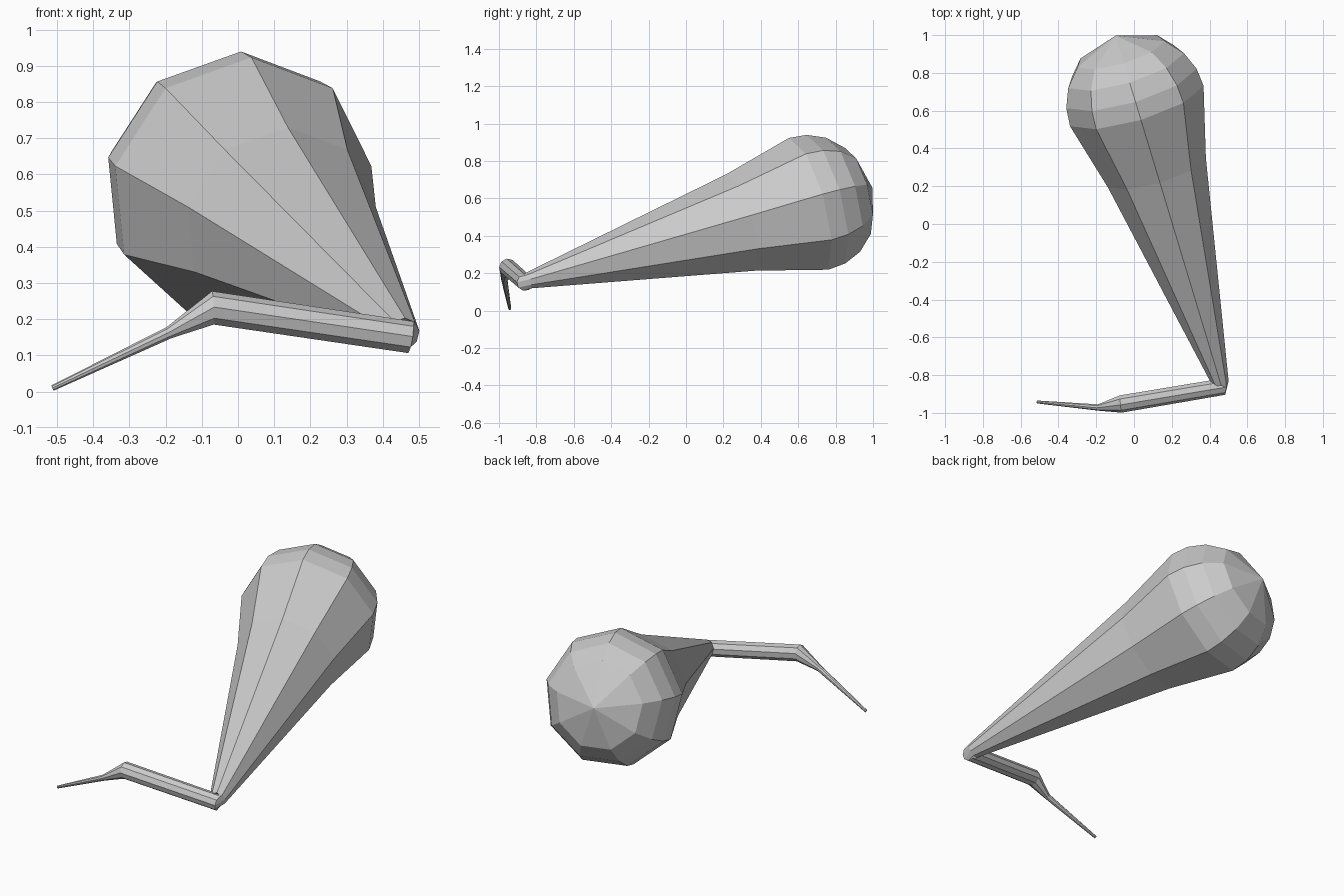
import bpy, bmesh
from math import cos, sin, tau
from mathutils import Vector

if "Cube" in bpy.data.objects:
    bpy.data.objects.remove(bpy.data.objects["Cube"])

SIDES = 9

# Main axis of the bulb, and the lower shaft directions
bulb_c = Vector((0.01, 0.64, 0.56))
axis = Vector((-0.28, 0.927, 0.25)).normalized()
elbow = Vector((0.475, -0.86, 0.150))
knee = Vector((-0.07, -0.952, 0.231))
ankle = Vector((-0.19, -0.971, 0.163))
tip = Vector((-0.512, -0.942, 0.010))
shaft = (knee - elbow).normalized()
foot = (tip - ankle).normalized()

# Rings as (centre, radius, direction), from the round end to the thin tip
profile = [(0.29, 0.245), (0.20, 0.325), (0.10, 0.366), (0.0, 0.375),
           (-0.385, 0.275), (-1.6, 0.045)]
rings = [(bulb_c + axis * t, r, -axis) for t, r in profile]
rings += [(elbow, 0.045, shaft),
          (knee, 0.047, (shaft * 2 + foot).normalized()),
          (ankle, 0.017, foot),
          (tip, 0.008, foot)]

bm = bmesh.new()
# Ring frame carried along the path so the facets do not twist
up = (Vector((0, 0, 1)) - axis * axis.z).normalized()
prev_dir = -axis
loops = []
for centre, r, d in rings:
    up = prev_dir.rotation_difference(d) @ up
    up = (up - d * up.dot(d)).normalized()
    side = d.cross(up)
    prev_dir = d
    loops.append([bm.verts.new(centre + r * (cos(tau * i / SIDES) * up
                                             + sin(tau * i / SIDES) * side))
                  for i in range(SIDES)])

# Side walls
for a, b in zip(loops, loops[1:]):
    for i in range(SIDES):
        j = (i + 1) % SIDES
        bm.faces.new((a[i], a[j], b[j], b[i]))

# Rounded end fan and flat tip
pole = bm.verts.new(bulb_c + axis * 0.385)
for i in range(SIDES):
    bm.faces.new((pole, loops[0][(i + 1) % SIDES], loops[0][i]))
bm.faces.new(loops[-1])
bmesh.ops.recalc_face_normals(bm, faces=bm.faces)

mesh = bpy.data.meshes.new("jointed_limb")
bm.to_mesh(mesh)
bm.free()
bpy.context.collection.objects.link(bpy.data.objects.new("jointed_limb", mesh))
